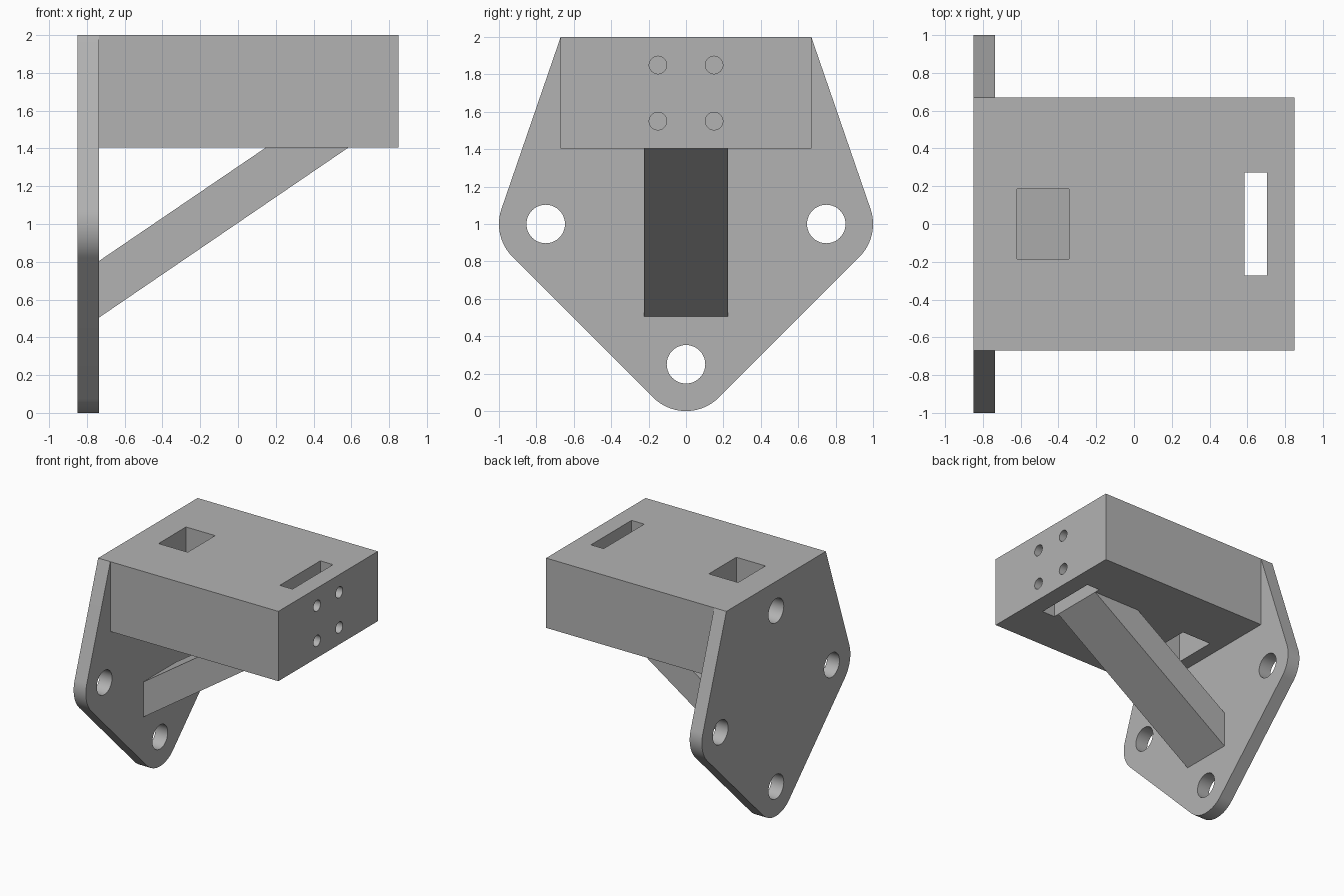
import bpy, bmesh, math
from mathutils import Vector, Matrix
from mathutils.geometry import convex_hull_2d

cube = bpy.data.objects.get("Cube")
if cube:
    bpy.data.objects.remove(cube, do_unlink=True)

grey = bpy.data.materials.new("plain_grey")
grey.use_nodes = True
colour = (0.45, 0.45, 0.45, 1)
grey.diffuse_color = colour
grey.node_tree.nodes["Principled BSDF"].inputs["Base Color"].default_value = colour

BACK, FACE, END = -0.85, -0.735, 0.85     # plate back, plate front, block end
HALF, LOW, TOP = 0.67, 1.405, 2.0         # block half width, underside, top


def finish(name, bm):
    bmesh.ops.recalc_face_normals(bm, faces=bm.faces)
    mesh = bpy.data.meshes.new(name)
    bm.to_mesh(mesh)
    bm.free()
    mesh.materials.append(grey)
    ob = bpy.data.objects.new(name, mesh)
    bpy.context.collection.objects.link(ob)
    return ob


def prism(name, points, direction):
    bm = bmesh.new()
    face = bm.faces.new([bm.verts.new(p) for p in points])
    new = bmesh.ops.extrude_face_region(bm, geom=[face])["geom"]
    bmesh.ops.translate(bm, vec=direction,
                        verts=[v for v in new if isinstance(v, bmesh.types.BMVert)])
    return finish(name, bm)


def box(name, x0, x1, half_y, z0, z1):
    corners = [(x0, -half_y, z0), (x1, -half_y, z0), (x1, -half_y, z1), (x0, -half_y, z1)]
    return prism(name, corners, (0, 2 * half_y, 0))


def circle(y, z, r, n):
    return [Vector((y + r * math.cos(math.tau * i / n), z + r * math.sin(math.tau * i / n)))
            for i in range(n)]


def drill(x0, x1, y, z, r):
    return prism("drill", [(x0, *p) for p in circle(y, z, r, 48)], (x1 - x0, 0, 0))


def combine(target, other, operation):
    mod = target.modifiers.new(operation.lower(), "BOOLEAN")
    mod.object, mod.operation, mod.solver = other, operation, "EXACT"
    bpy.context.view_layer.objects.active = target
    bpy.ops.object.modifier_apply(modifier=mod.name)
    bpy.data.objects.remove(other, do_unlink=True)


# Mounting plate: rounded lugs wrapped by straight edges
lugs = [(-0.75, 1.0), (0.75, 1.0), (0, 0.25)]
outline = [Vector((s * HALF, TOP)) for s in (-1, 1)]
for y, z in lugs:
    outline += circle(y, z, 0.25, 96)
hull = [outline[i] for i in convex_hull_2d(outline)]
bracket = prism("wall_bracket", [(BACK, *p) for p in hull], (FACE - BACK, 0, 0))

# Diagonal brace, running slightly into the plate and block
slope = (LOW - 0.505) / (0.585 - FACE)
inset = 0.05


def brace_point(x, z, step):
    return (x + step, -0.225, z + step * slope)


brace = prism("brace", [brace_point(FACE, 0.505, -inset), brace_point(0.585, LOW, inset),
                        brace_point(0.148, LOW, inset), brace_point(FACE, 0.805, -inset)],
              (0, 0.45, 0))

# Solid block joined to plate and brace
combine(bracket, box("block", BACK, END, HALF, LOW, TOP), "UNION")
combine(bracket, brace, "UNION")

# Square access opening and narrow slot through the block
combine(bracket, box("access_cutter", -0.62, -0.345, 0.185, LOW - 0.1, TOP + 0.1), "DIFFERENCE")
combine(bracket, box("slot_cutter", 0.585, 0.705, 0.273, LOW - 0.1, TOP + 0.1), "DIFFERENCE")

# Bolt holes in the plate, the upper one reaching the access opening
for y, z in lugs:
    combine(bracket, drill(BACK - 0.1, FACE + 0.1, y, z, 0.103), "DIFFERENCE")
combine(bracket, drill(BACK - 0.1, -0.5, 0, 1.75, 0.103), "DIFFERENCE")

# Four small holes from the block end into the slot
for y in (-0.15, 0.15):
    for z in (1.55, 1.85):
        combine(bracket, drill(0.65, END + 0.1, y, z, 0.047), "DIFFERENCE")

# Smooth curved walls, sharp edges kept
bpy.ops.object.select_all(action="DESELECT")
bracket.select_set(True)
bpy.context.view_layer.objects.active = bracket
bpy.ops.object.shade_smooth_by_angle(angle=math.radians(25))
